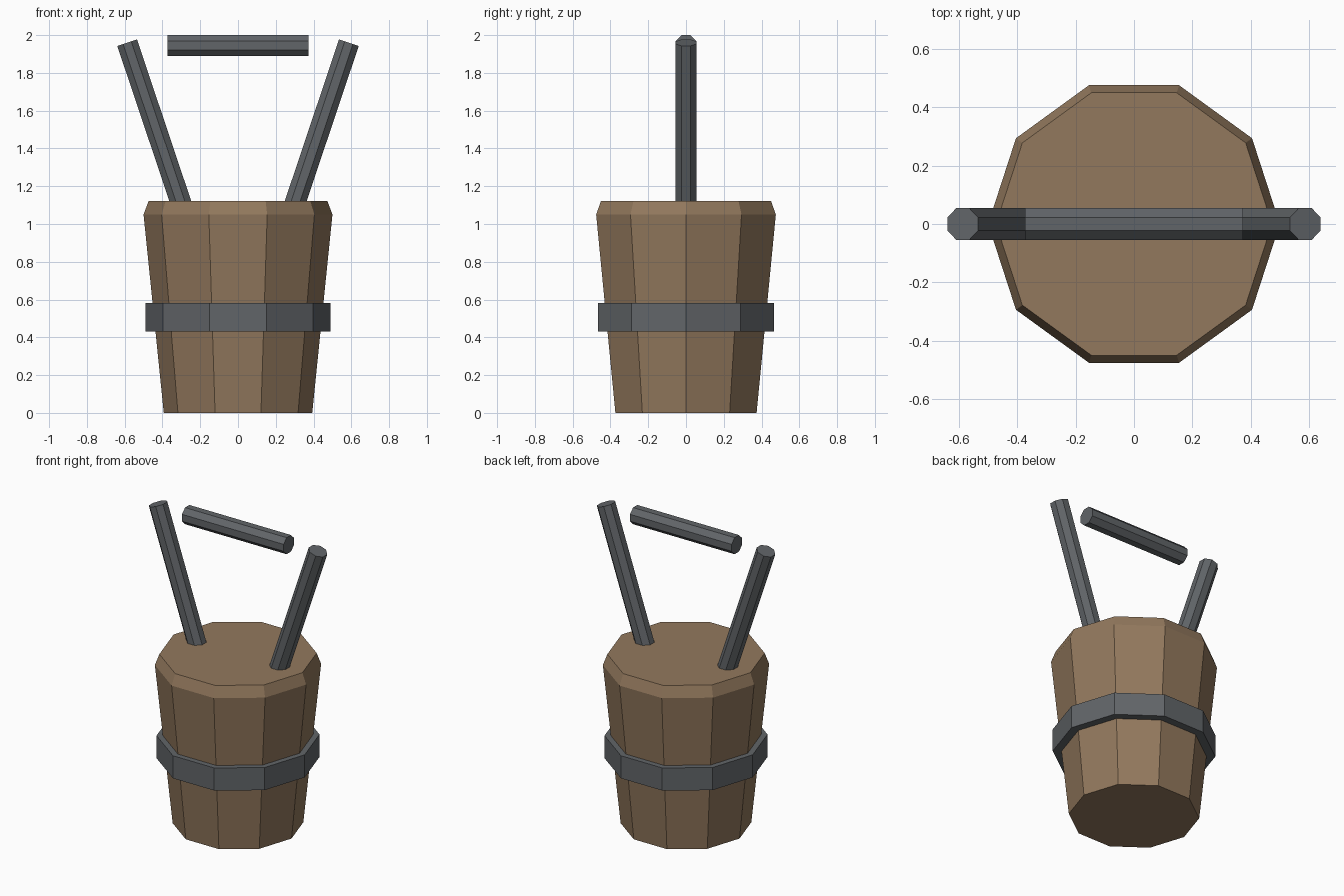
import bpy, bmesh, math
from mathutils import Vector

if "Cube" in bpy.data.objects:
    bpy.data.objects.remove(bpy.data.objects["Cube"])


def material(name, rgb):
    m = bpy.data.materials.new(name)
    m.diffuse_color = (*rgb, 1)
    m.use_nodes = True
    m.node_tree.nodes["Principled BSDF"].inputs["Base Color"].default_value = m.diffuse_color
    return m


wood = material("wood", (0.29, 0.19, 0.11))
iron = material("iron", (0.12, 0.13, 0.14))


def lathe(name, profile, sides, mat, phase=0.0):
    """Closed flat-shaded solid from (radius, height) rings."""
    bm = bmesh.new()
    rings = []
    for r, z in profile:
        angles = [phase + math.tau * i / sides for i in range(sides)]
        rings.append([bm.verts.new((r * math.cos(a), r * math.sin(a), z)) for a in angles])
    for low, high in zip(rings, rings[1:]):
        for i in range(sides):
            j = (i + 1) % sides
            bm.faces.new((low[i], low[j], high[j], high[i]))
    bm.faces.new(rings[0][::-1])
    bm.faces.new(rings[-1])
    mesh = bpy.data.meshes.new(name)
    bm.to_mesh(mesh)
    bm.free()
    mesh.materials.append(mat)
    obj = bpy.data.objects.new(name, mesh)
    bpy.context.collection.objects.link(obj)
    return obj


def rod(name, start, end):
    """Octagonal bar in the y = 0 plane, flats facing front and back."""
    start, end = Vector(start), Vector(end)
    d = end - start
    radius = 0.055 / math.cos(math.pi / 8)
    obj = lathe(name, [(radius, 0), (radius, d.length)], 8, iron, math.pi / 8)
    obj.location = start
    obj.rotation_euler.y = math.atan2(d.x, d.z)


# Tapered ten-sided bucket with a chamfered rim
lathe("bucket_body", [(0.393, 0), (0.5, 1.05), (0.473, 1.122)], 10, wood)

# Iron hoop around the middle
lathe("hoop", [(0.49, 0.432), (0.49, 0.582)], 10, iron)

# Two splayed handle arms and the separate grip bar
for side, s in (("left", -1), ("right", 1)):
    rod(side + "_handle_arm", (s * 0.29, 0, 1.075), (s * 0.587, 0, 1.96))
rod("handle_grip", (-0.373, 0, 1.945), (0.373, 0, 1.945))
